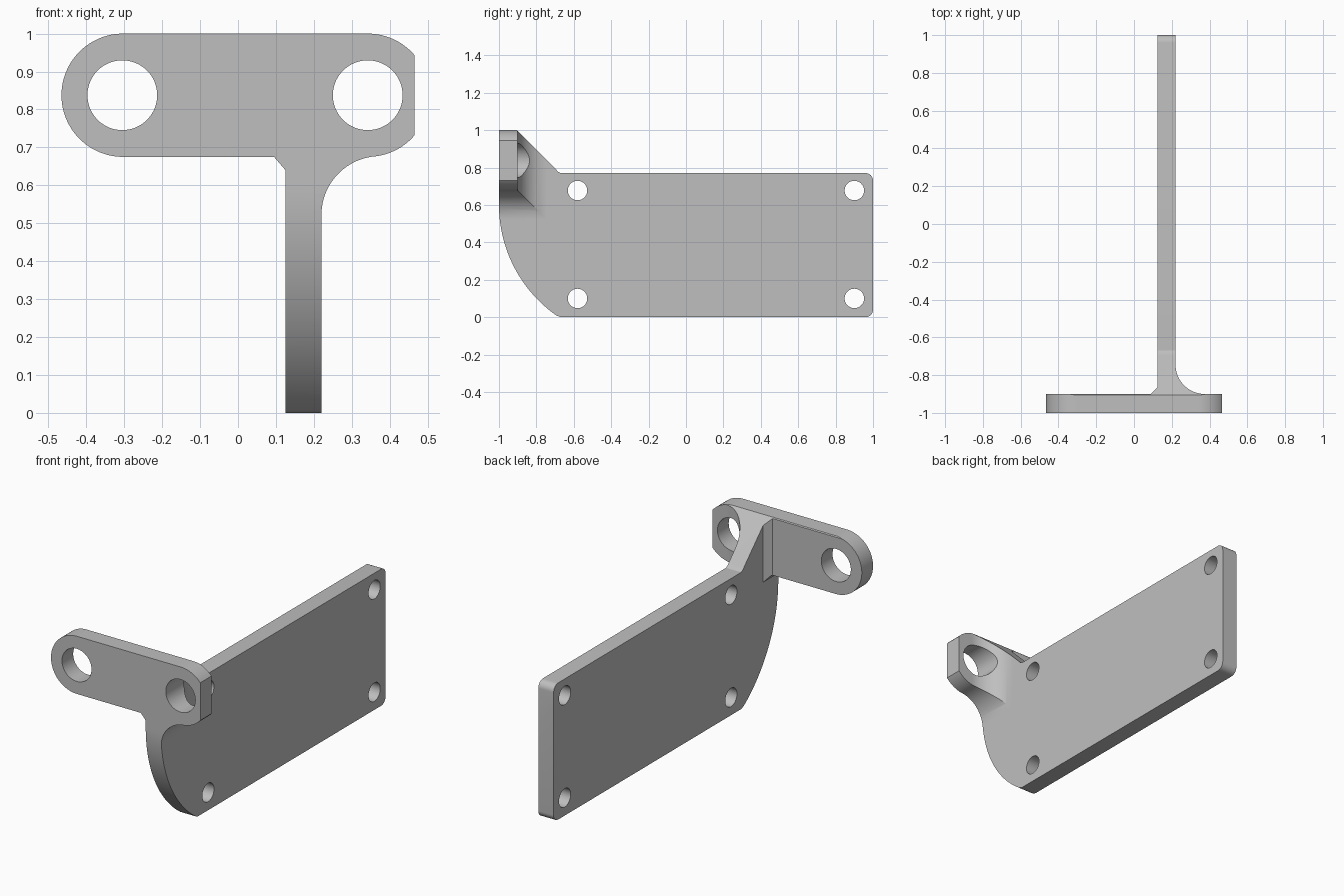
import bpy
import bmesh
from math import cos, sin, radians

if "Cube" in bpy.data.objects:
    bpy.data.objects.remove(bpy.data.objects["Cube"], do_unlink=True)

grey = bpy.data.materials.new("plain grey")
grey.use_nodes = True
colour = (0.52, 0.52, 0.52, 1)
grey.diffuse_color = colour
grey.node_tree.nodes["Principled BSDF"].inputs["Base Color"].default_value = colour


def arc(cu, cv, r, start, end, steps=24):
    """Points along a circular arc, angles in degrees."""
    angles = [radians(start + (end - start) * i / steps) for i in range(steps + 1)]
    return [(cu + r * cos(a), cv + r * sin(a)) for a in angles]


def prism(name, points, axis, low=-1.5, high=1.5):
    """Extrude a closed 2D outline along the given axis."""
    def place(u, v, w):
        return {"x": (w, u, v), "y": (u, w, v), "z": (u, v, w)}[axis]
    bm = bmesh.new()
    face = bm.faces.new([bm.verts.new(place(u, v, low)) for u, v in points])
    extruded = bmesh.ops.extrude_face_region(bm, geom=[face])["geom"]
    shift = place(0, 0, high - low)
    bmesh.ops.translate(bm, vec=shift,
                        verts=[g for g in extruded if isinstance(g, bmesh.types.BMVert)])
    bmesh.ops.recalc_face_normals(bm, faces=bm.faces[:])
    mesh = bpy.data.meshes.new(name)
    bm.to_mesh(mesh)
    bm.free()
    mesh.materials.append(grey)
    ob = bpy.data.objects.new(name, mesh)
    bpy.context.collection.objects.link(ob)
    return ob


def combine(target, tool, operation):
    """Apply a boolean, then discard the helper."""
    mod = target.modifiers.new("shape", "BOOLEAN")
    mod.operation = operation
    mod.solver = "EXACT"
    mod.object = tool
    bpy.context.view_layer.objects.active = target
    bpy.ops.object.modifier_apply(modifier=mod.name)
    bpy.data.objects.remove(tool, do_unlink=True)


# Side outline: mounting plate with a curved front brace
side = ([(-0.67, 0)]
        + arc(0.96, 0.04, 0.04, 270, 360, 8)
        + arc(0.96, 0.73, 0.04, 0, 90, 8)
        + [(-0.67, 0.77), (-0.685, 0.778), (-0.695, 0.79), (-1, 1.095)]
        + arc(-0.2775, 0.6, 0.7225, 180, 235, 32))

# Front outline: rounded flange, clipped at one end, on a thin stem
front = ([(0.125, -0.1), (0.22, -0.1)]
         + arc(0.375, 0.522, 0.155, 180, 96)
         + arc(0.342, 0.8375, 0.1625, 279, 319.2, 12)
         + arc(0.342, 0.8375, 0.1625, 40.8, 90, 12)
         + arc(-0.303, 0.8375, 0.1625, 90, 270, 48)
         + [(0.095, 0.675), (0.125, 0.64)])

# Top outline: flange joined to the plate by a fillet and a chamfer
top = ([(-0.6, -1.2), (0.6, -1.2), (0.6, -0.9)]
       + arc(0.375, -0.745, 0.155, 270, 180)
       + [(0.22, 1.2), (0.125, 1.2), (0.125, -0.865), (0.09, -0.9), (-0.6, -0.9)])

# The bracket is the solid shared by the three outlines
bracket = prism("mounting_bracket", side, "x")
combine(bracket, prism("front_helper", front, "y"), "INTERSECT")
combine(bracket, prism("top_helper", top, "z"), "INTERSECT")

# Large flange holes, the second also scooping into the fillet
for x in (-0.305, 0.342):
    circle = arc(x, 0.8375, 0.092, 0, 360, 64)[:-1]
    combine(bracket, prism("flange_hole", circle, "y", -1.2, -0.6), "DIFFERENCE")

# Screw holes at the plate corners
for y in (-0.58, 0.9):
    for z in (0.1, 0.677):
        circle = arc(y, z, 0.052, 0, 360, 48)[:-1]
        combine(bracket, prism("screw_hole", circle, "x", -0.2, 0.6), "DIFFERENCE")

bpy.ops.object.select_all(action="DESELECT")
bracket.select_set(True)
bpy.context.view_layer.objects.active = bracket
bpy.ops.object.shade_smooth_by_angle(angle=radians(25))
